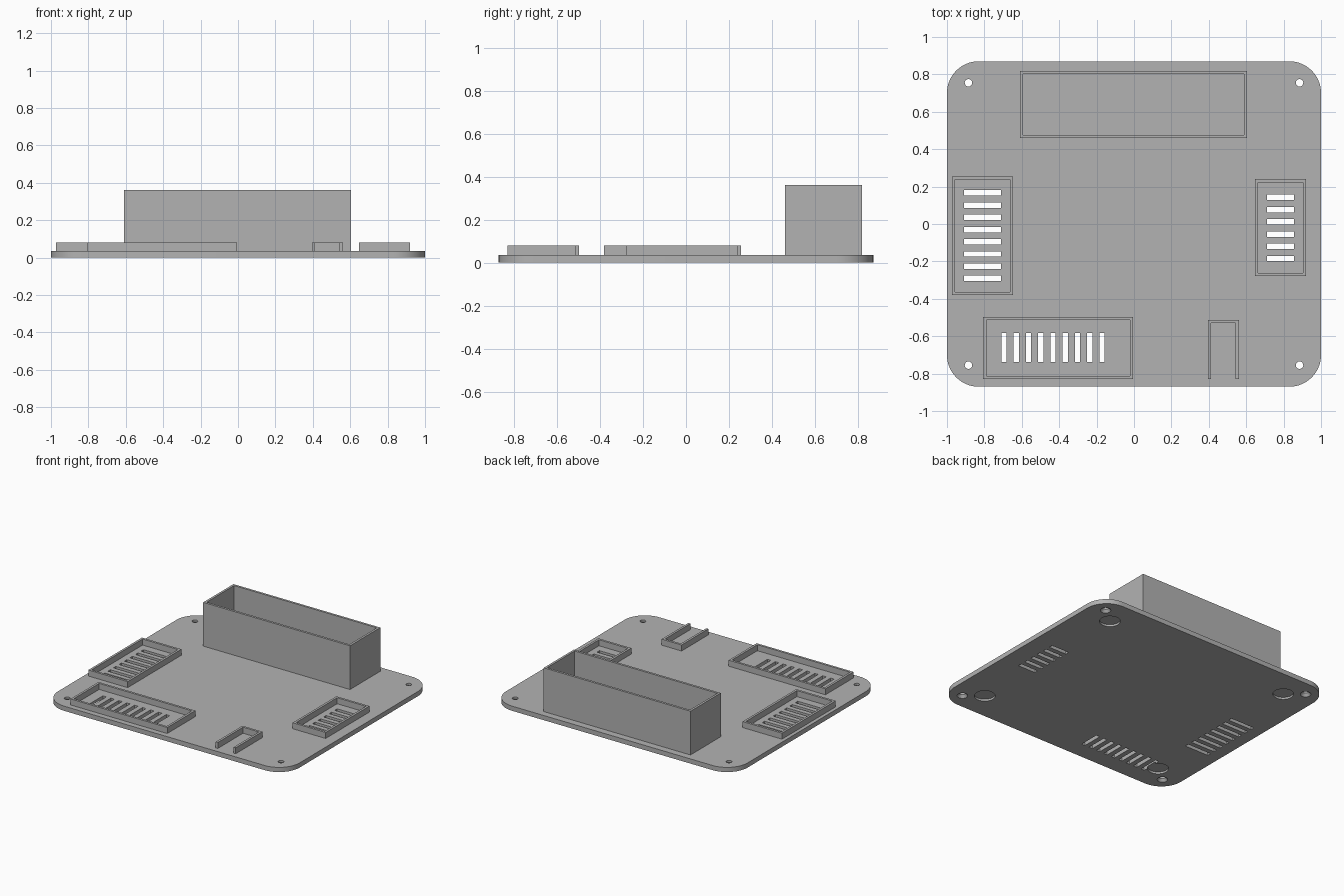
import bpy, bmesh, math

if "Cube" in bpy.data.objects:
    bpy.data.objects.remove(bpy.data.objects["Cube"])

GREY = (0.45, 0.45, 0.45, 1)
mat = bpy.data.materials.new("plain grey")
mat.use_nodes = True
mat.diffuse_color = GREY
mat.node_tree.nodes["Principled BSDF"].inputs["Base Color"].default_value = GREY

PLATE, RIM, WALL = 0.035, 0.08, 0.017


def make_object(name, bm):
    bmesh.ops.recalc_face_normals(bm, faces=bm.faces)
    mesh = bpy.data.meshes.new(name)
    bm.to_mesh(mesh)
    bm.free()
    mesh.materials.append(mat)
    obj = bpy.data.objects.new(name, mesh)
    bpy.context.collection.objects.link(obj)
    return obj


def add_prism(bm, points, z0, z1, taper=None):
    """Extrude an outline; taper gives another outline for the top."""
    low = [bm.verts.new((x, y, z0)) for x, y in points]
    high = [bm.verts.new((x, y, z1)) for x, y in (taper or points)]
    bm.faces.new(low)
    bm.faces.new(high)
    n = len(points)
    for i in range(n):
        j = (i + 1) % n
        bm.faces.new((low[i], low[j], high[j], high[i]))


def rect(x0, x1, y0, y1):
    return [(x0, y0), (x1, y0), (x1, y1), (x0, y1)]


def circle(x, y, r, n=32):
    return [(x + r * math.cos(math.tau * i / n), y + r * math.sin(math.tau * i / n))
            for i in range(n)]


def frame(name, x0, x1, y0, y1, top):
    """Rectangular wall standing on the plate."""
    bm = bmesh.new()
    outer = rect(x0, x1, y0, y1)
    inner = rect(x0 + WALL, x1 - WALL, y0 + WALL, y1 - WALL)
    loops = [[bm.verts.new((x, y, z)) for x, y in pts]
             for pts, z in ((outer, PLATE), (outer, top), (inner, top), (inner, PLATE))]
    for k in range(4):
        a, b = loops[k], loops[(k + 1) % 4]
        for i in range(4):
            j = (i + 1) % 4
            bm.faces.new((a[i], a[j], b[j], b[i]))
    return make_object(name, bm)


def cut(target, name, bm):
    """Subtract a helper mesh and discard it."""
    cutter = make_object(name, bm)
    cutter.hide_render = True
    mod = target.modifiers.new(name, 'BOOLEAN')
    mod.operation = 'DIFFERENCE'
    mod.solver = 'EXACT'
    mod.object = cutter
    bpy.context.view_layer.objects.active = target
    bpy.ops.object.modifier_apply(modifier=name)
    bpy.data.objects.remove(cutter)


# Base plate with rounded corners
R, W, D = 0.17, 1.0, 0.87
outline = []
for k, (sx, sy) in enumerate([(1, 1), (-1, 1), (-1, -1), (1, -1)]):
    for i in range(17):
        a = math.pi / 2 * (k + i / 16)
        outline.append((sx * (W - R) + R * math.cos(a), sy * (D - R) + R * math.sin(a)))
bm = bmesh.new()
add_prism(bm, outline, 0, PLATE)
plate = make_object("base_plate", bm)

# Ventilation slots
bm = bmesh.new()
H = 0.0145
for i in range(8):
    y = 0.166 - 0.0653 * i
    add_prism(bm, rect(-0.909, -0.711, y - H, y + H), -0.1, 0.1)
for i in range(6):
    y = 0.142 - 0.0653 * i
    add_prism(bm, rect(0.711, 0.856, y - H, y + H), -0.1, 0.1)
for i in range(9):
    x = -0.695 + 0.0655 * i
    add_prism(bm, rect(x - H, x + H, -0.738, -0.583), -0.1, 0.1)
cut(plate, "slot_cutter", bm)

# Corner screw holes, their countersinks, and round foot pockets underneath
holes, sinks, pockets = bmesh.new(), bmesh.new(), bmesh.new()
for sx in (-1, 1):
    for sy in (-1, 1):
        x, y = sx * 0.885, sy * 0.755
        add_prism(holes, circle(x, y, 0.02), -0.1, 0.1)
        add_prism(sinks, circle(x, y, 0.044), -0.01, 0.02, circle(x, y, 0.02))
        add_prism(pockets, circle(sx * 0.767, sy * 0.66, 0.071), -0.1, 0.015)
cut(plate, "hole_cutter", holes)
cut(plate, "countersink_cutter", sinks)
cut(plate, "pocket_cutter", pockets)

# Walls on top of the plate
frame("rear_box", -0.61, 0.605, 0.46, 0.818, 0.362)
frame("right_vent_rim", -0.973, -0.647, -0.38, 0.255, RIM)
frame("left_vent_rim", 0.647, 0.92, -0.278, 0.24, RIM)
frame("front_vent_rim", -0.806, -0.005, -0.829, -0.497, RIM)

# U-shaped holder, open to the front
x0, x1, y0, y1 = 0.396, 0.561, -0.829, -0.513
bm = bmesh.new()
add_prism(bm, [(x0, y0), (x0 + WALL, y0), (x0 + WALL, y1 - WALL), (x1 - WALL, y1 - WALL),
               (x1 - WALL, y0), (x1, y0), (x1, y1), (x0, y1)], PLATE, RIM)
make_object("front_holder", bm)

# Smooth the rounded edges, keep the rest crisp
bpy.ops.object.select_all(action='DESELECT')
plate.select_set(True)
bpy.context.view_layer.objects.active = plate
bpy.ops.object.shade_smooth_by_angle(angle=math.radians(30))
